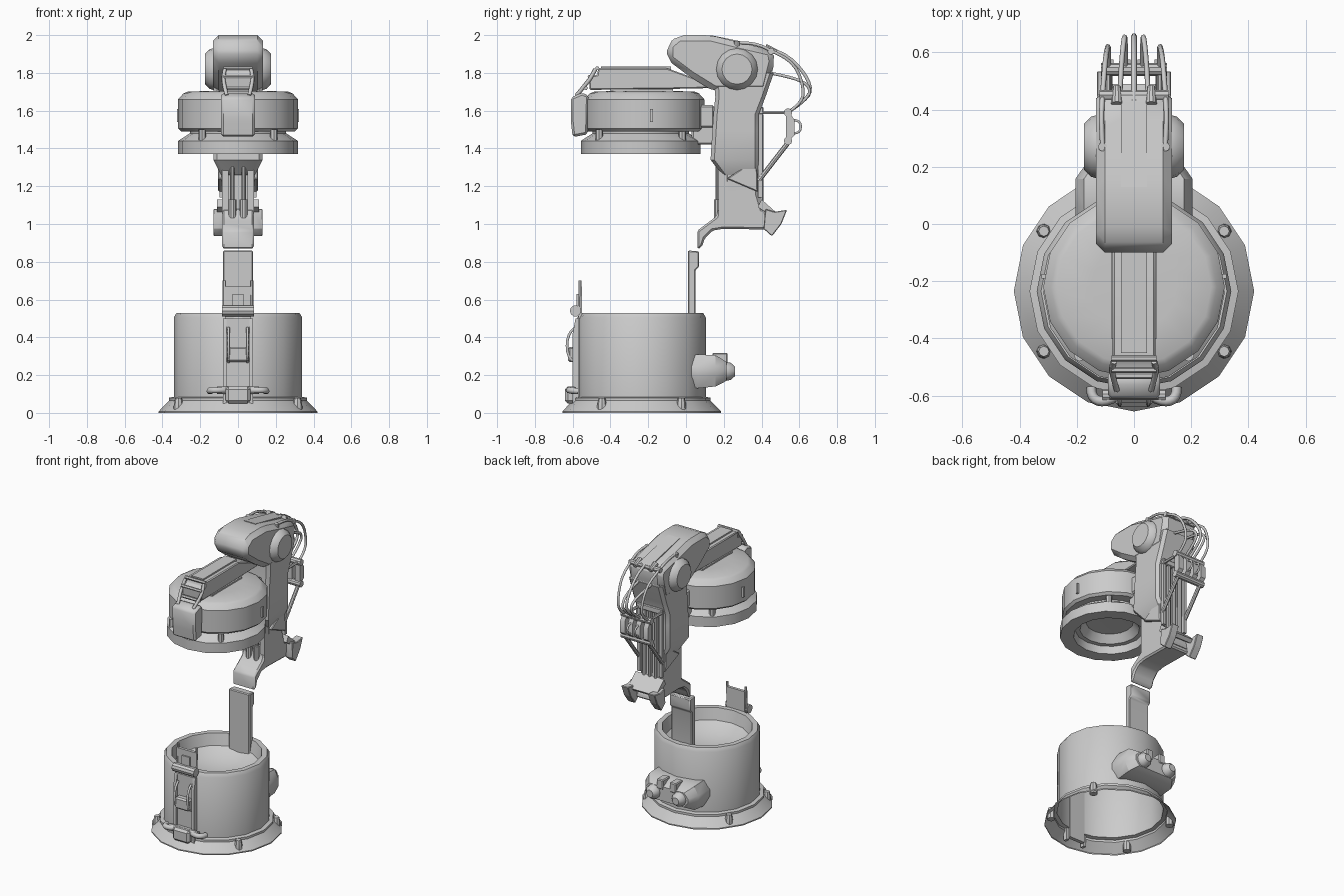
import bpy, bmesh, math
from mathutils import Vector

if "Cube" in bpy.data.objects:
    bpy.data.objects.remove(bpy.data.objects["Cube"])

def finish(name, bm, bevel=0, smooth=35):
    bmesh.ops.recalc_face_normals(bm, faces=bm.faces)
    if bevel:
        bmesh.ops.bevel(bm, geom=bm.edges[:], offset=bevel, segments=1, affect='EDGES', clamp_overlap=True)
    me = bpy.data.meshes.new(name)
    bm.to_mesh(me)
    bm.free()
    ob = bpy.data.objects.new(name, me)
    bpy.context.collection.objects.link(ob)
    bpy.ops.object.select_all(action='DESELECT')
    ob.select_set(True)
    bpy.context.view_layer.objects.active = ob
    bpy.ops.object.shade_smooth_by_angle(angle=math.radians(smooth))
    return ob

def prism(name, profile, x0, x1, bevel=0):
    """Side profile (y, z) extruded along x."""
    bm = bmesh.new()
    f = bm.faces.new([bm.verts.new((x0, y, z)) for y, z in profile])
    r = bmesh.ops.extrude_face_region(bm, geom=[f])
    for v in r['geom']:
        if isinstance(v, bmesh.types.BMVert):
            v.co.x = x1
    return finish(name, bm, bevel)

def box(name, x0, x1, y0, y1, z0, z1, bevel=0):
    return prism(name, [(y0, z0), (y1, z0), (y1, z1), (y0, z1)], x0, x1, bevel)

def bridge(bm, a, b):
    for i in range(len(a)):
        j = (i + 1) % len(a)
        bm.faces.new((a[i], a[j], b[j], b[i]))

def loft(name, sections, ch=0.02):
    """Stack of chamfered rectangles (z, y0, y1, half width)."""
    bm = bmesh.new()
    rings = []
    for z, a, b, w in sections:
        pts = [(-w+ch, a), (w-ch, a), (w, a+ch), (w, b-ch), (w-ch, b), (-w+ch, b), (-w, b-ch), (-w, a+ch)]
        rings.append([bm.verts.new((x, y, z)) for x, y in pts])
    for a, b in zip(rings, rings[1:]):
        bridge(bm, a, b)
    bm.faces.new(rings[0])
    bm.faces.new(rings[-1])
    return finish(name, bm)

def lathe(name, profile, cy, n=16):
    """Profile (radius, z) turned around a vertical axis at y = cy."""
    bm = bmesh.new()
    vs = [bm.verts.new((r, cy, z)) for r, z in profile]
    es = [bm.edges.new(p) for p in zip(vs, vs[1:])]
    bmesh.ops.spin(bm, geom=vs + es, cent=(0, cy, 0), axis=(0, 0, 1), angle=math.tau, steps=n)
    bmesh.ops.remove_doubles(bm, verts=bm.verts, dist=1e-4)
    return finish(name, bm)

def rod(name, p, q, *radii, n=10):
    """Round bar from p to q with radii spread evenly along it."""
    p, q = Vector(p), Vector(q)
    rot = (q - p).to_track_quat('Z', 'Y')
    bm = bmesh.new()
    radii = radii if len(radii) > 1 else radii * 2
    rings = []
    for k, r in enumerate(radii):
        c = p.lerp(q, k / (len(radii) - 1))
        rings.append([bm.verts.new(c + rot @ Vector((r*math.cos(t*math.tau/n), r*math.sin(t*math.tau/n), 0))) for t in range(n)])
    for a, b in zip(rings, rings[1:]):
        bridge(bm, a, b)
    bm.faces.new(rings[0])
    bm.faces.new(rings[-1])
    return finish(name, bm)

def tube(name, pts, r):
    cu = bpy.data.curves.new(name, 'CURVE')
    cu.dimensions = '3D'
    cu.bevel_depth, cu.bevel_resolution, cu.resolution_u, cu.use_fill_caps = r, 1, 3, True
    sp = cu.splines.new('NURBS')
    sp.points.add(len(pts) - 1)
    for a, b in zip(sp.points, pts):
        a.co = (*b, 1)
    sp.use_endpoint_u, sp.order_u = True, 3
    ob = bpy.data.objects.new(name, cu)
    bpy.context.collection.objects.link(ob)

S = (-1, 1)

# Base pot with flared foot and bowl-shaped top
lathe("base_pot", [(.42, 0), (.42, .008), (.365, .065), (.365, .08), (.34, .085), (.34, .505), (.325, .53),
                   (.29, .53), (.27, .45), (.20, .40), (0, .38)], -.235)
for s in S:
    for t in S:
        x, y = s * .315, -.235 + t * .21
        rod("foot_bolt", (x, y, 0), (x, y, .08), .026, .026, .024, .018, n=8)

# Rear housing on the base, with two knobs and two tabs
bm = bmesh.new()
rings = []
for y, w, z0, z1 in ((.0, .205, .15, .29), (.06, .205, .13, .31), (.157, .205, .14, .305), (.215, .165, .17, .27)):
    c, h = .03, z1 - z0
    rings.append([bm.verts.new((x, y, z)) for x, z in ((-w+c, z0), (w-c, z0), (w, z0+h*.35), (w, z1-h*.35),
                                                     (w-c, z1), (-w+c, z1), (-w, z1-h*.35), (-w, z0+h*.35))])
for a, b in zip(rings, rings[1:]):
    bridge(bm, a, b)
bm.faces.new(rings[0])
bm.faces.new(rings[-1])
finish("rear_housing", bm)
for s in S:
    rod("housing_knob", (s*.1, .19, .22), (s*.1, .26, .22), .05, .05, .045, .025, n=12)
    box("housing_tab", s*.05-.025, s*.05+.025, .14, .22, .25, .318, .006)

# Front latch on the base
for s in S:
    prism("latch_rail", [(-.60, 0), (-.57, 0), (-.57, .5), (-.585, .5), (-.60, .42)], s*.07-.01, s*.07+.01)
    tube("latch_grip", [(s*.06, -.60, .12), (s*.10, -.625, .12), (s*.15, -.61, .12), (s*.15, -.57, .115)], .018)
    rod("latch_plate_edge", (s*.072, -.565, .53), (s*.072, -.56, .70), .009, n=6)
    tube("latch_loop", [(s*.05, -.59, .27), (s*.05, -.63, .29), (s*.05, -.63, .42), (s*.05, -.59, .45)], .008)
box("latch_backing", -.06, .06, -.585, -.56, .02, .5)
box("latch_body", -.055, .055, -.625, -.57, .27, .35, .01)
box("latch_foot", -.065, .065, -.64, -.56, .05, .14, .015)
rod("latch_foot_bar", (-.11, -.6, .12), (.11, -.6, .12), .022)
rod("latch_hinge", (-.085, -.585, .54), (.085, -.585, .54), .03)
box("latch_plate", -.07, .07, -.57, -.55, .50, .67)
box("latch_tongue", -.03, .03, -.58, -.56, .54, .63)

# Upright strap joining base and arm
prism("upright_strap", [(.01, .39), (.05, .39), (.05, .755), (.07, .775), (.07, .855), (.01, .86)], -.08, .08, .006)

# Curved neck of the arm and its flared rear foot
prism("arm_neck", [(.06, .865), (.085, .88), (.10, .925), (.14, .965), (.20, .975), (.44, .97), (.42, 1.08),
                   (.17, 1.08), (.16, 1.04), (.12, 1.01), (.06, .965)], -.085, .085, .01)
for s in S:
    prism("rear_foot_cheek", [(.41, .975), (.455, .935), (.505, 1.0), (.535, 1.075), (.47, 1.065), (.42, 1.08)],
          s*.075, s*.13, .004)
prism("rear_foot_top", [(.38, 1.09), (.47, 1.03), (.49, 1.05), (.40, 1.13)], -.11, .11)

# Arm column: slim below, wide above
loft("lower_column", [(1.0, .2, .44, .085), (1.08, .2, .41, .085), (1.16, .2, .387, .085), (1.36, .2, .385, .09)])
loft("upper_column", [(1.26, .19, .385, .09), (1.34, .13, .385, .13), (1.5, .14, .385, .13), (1.58, .145, .385, .13),
                      (1.67, .155, .42, .13), (1.8, .15, .465, .13)])
for s in S:
    box("column_cheek", s*.05, s*.085, .172, .25, 1.02, 1.32)
    prism("side_gusset", [(.215, 1.24), (.375, 1.345), (.38, 1.17)], s*.08, s*.105, .005)
    rod("piston_body", (s*.03, .168, 1.02), (s*.03, .168, 1.13), .021)
    rod("piston_rod", (s*.03, .168, 1.13), (s*.03, .168, 1.37), .012)
    box("column_back_rail", s*.085-.012, s*.085+.012, .38, .405, 1.14, 1.6)
for x in (-.045, 0, .045):
    rod("back_conduit", (x, .395, 1.12), (x, .395, 1.58), .014, n=8)
box("column_back_cap", -.1, .1, .37, .41, 1.58, 1.62, .005)

# Shoulder block at the top and its domed pivots
prism("shoulder_block", [(-.10, 1.95), (-.04, 2.0), (.13, 2.0), (.31, 1.955), (.46, 1.92), (.47, 1.86), (.43, 1.70),
                         (.15, 1.70), (.02, 1.78), (-.10, 1.87)], -.132, .132, .03)
for s in S:
    rod("shoulder_pivot", (s*.10, .27, 1.82), (s*.175, .27, 1.82), .115, .112, .105, .08, n=16)
prism("top_strip", [(.13, 1.97), (.13, 2.0), (.31, 1.963), (.46, 1.93), (.46, 1.9)], -.045, .045)

# Lamp drum, lower ring and spacers
lathe("lamp_drum", [(0, 1.49), (.30, 1.49), (.317, 1.505), (.317, 1.66), (.29, 1.69), (.27, 1.70), (.15, 1.705), (0, 1.705)], -.22)
lathe("lamp_ring", [(0, 1.52), (.255, 1.52), (.255, 1.48), (.317, 1.44), (.317, 1.37), (.23, 1.37), (.22, 1.42),
                    (.19, 1.42), (.15, 1.47), (0, 1.475)], -.24)
for s in S:
    box("drum_slot", s*.305, s*.323, -.19, -.175, 1.54, 1.61)
    for y in (-.46, -.02):
        rod("ring_spacer", (s*.19, y, 1.43), (s*.19, y, 1.5), .02, n=8)
box("drum_mount_upper", -.085, .085, .05, .15, 1.51, 1.63, .01)
box("drum_mount_lower", -.07, .07, .03, .15, 1.42, 1.53, .01)

# Beam over the drum and front bracket
prism("lamp_beam", [(-.51, 1.71), (-.515, 1.78), (-.47, 1.79), (-.465, 1.825), (-.10, 1.825), (.05, 1.77), (.15, 1.72), (-.08, 1.715)],
      -.075, .075, .006)
box("beam_spine", -.045, .045, -.45, -.08, 1.81, 1.835)
box("beam_pad", -.08, .08, -.40, -.07, 1.69, 1.715)
prism("front_bracket", [(-.60, 1.46), (-.52, 1.475), (-.515, 1.68), (-.55, 1.695), (-.61, 1.67), (-.61, 1.55)], -.09, .09, .012)
for s in S:
    tube("bracket_frame", [(s*.07, -.48, 1.82), (s*.078, -.50, 1.78), (s*.075, -.53, 1.74), (s*.06, -.58, 1.68)], .011)
for y, z in ((-.47, 1.825), (-.51, 1.78), (-.53, 1.72)):
    rod("bracket_crossbar", (-.078, y, z), (.078, y, z), .011, n=6)

# Rear cable pack, arms and cables
for z in (1.59, 1.44):
    rod("pack_bar", (-.115, .54, z), (.115, .54, z), .022)
for x in (-.09, -.03, .03, .09):
    prism("pack_cell", [(.53, 1.45), (.555, 1.45), (.575, 1.47), (.575, 1.55), (.555, 1.58), (.53, 1.58)], x-.018, x+.018)
for s in S:
    rod("pack_arm", (s*.09, .39, 1.59), (s*.09, .54, 1.59), .010, n=6)
    rod("pack_strut", (s*.09, .385, 1.23), (s*.09, .54, 1.43), .013, n=8)
    tube("pack_handle", [(s*.03, .57, 1.55), (s*.03, .608, 1.55), (s*.03, .608, 1.48), (s*.03, .57, 1.48)], .007)
    tube("outer_cable", [(s*.11, .28, 1.96), (s*.115, .36, 1.96), (s*.11, .45, 1.92), (s*.10, .58, 1.85), (s*.09, .63, 1.70),
                         (s*.09, .60, 1.63), (s*.09, .54, 1.59)], .009)
    rod("cable_collar", (s*.11, .27, 1.935), (s*.11, .27, 1.965), .016, n=8)
    tube("inner_cable", [(s*.05, .44, 1.80), (s*.045, .55, 1.78), (s*.035, .65, 1.74), (s*.03, .66, 1.67), (s*.03, .54, 1.59)], .009)
    rod("cable_plug", (s*.06, .42, 1.935), (s*.06, .48, 1.91), .02, .014)
tube("centre_cable", [(0, .43, 1.93), (0, .52, 1.91), (0, .63, 1.8), (0, .67, 1.7), (0, .61, 1.64), (0, .54, 1.59)], .010)
rod("cable_clamp_upper", (-.12, .45, 1.915), (.12, .45, 1.915), .018, n=8)
rod("cable_clamp_lower", (-.11, .44, 1.80), (.11, .44, 1.80), .018, n=8)
